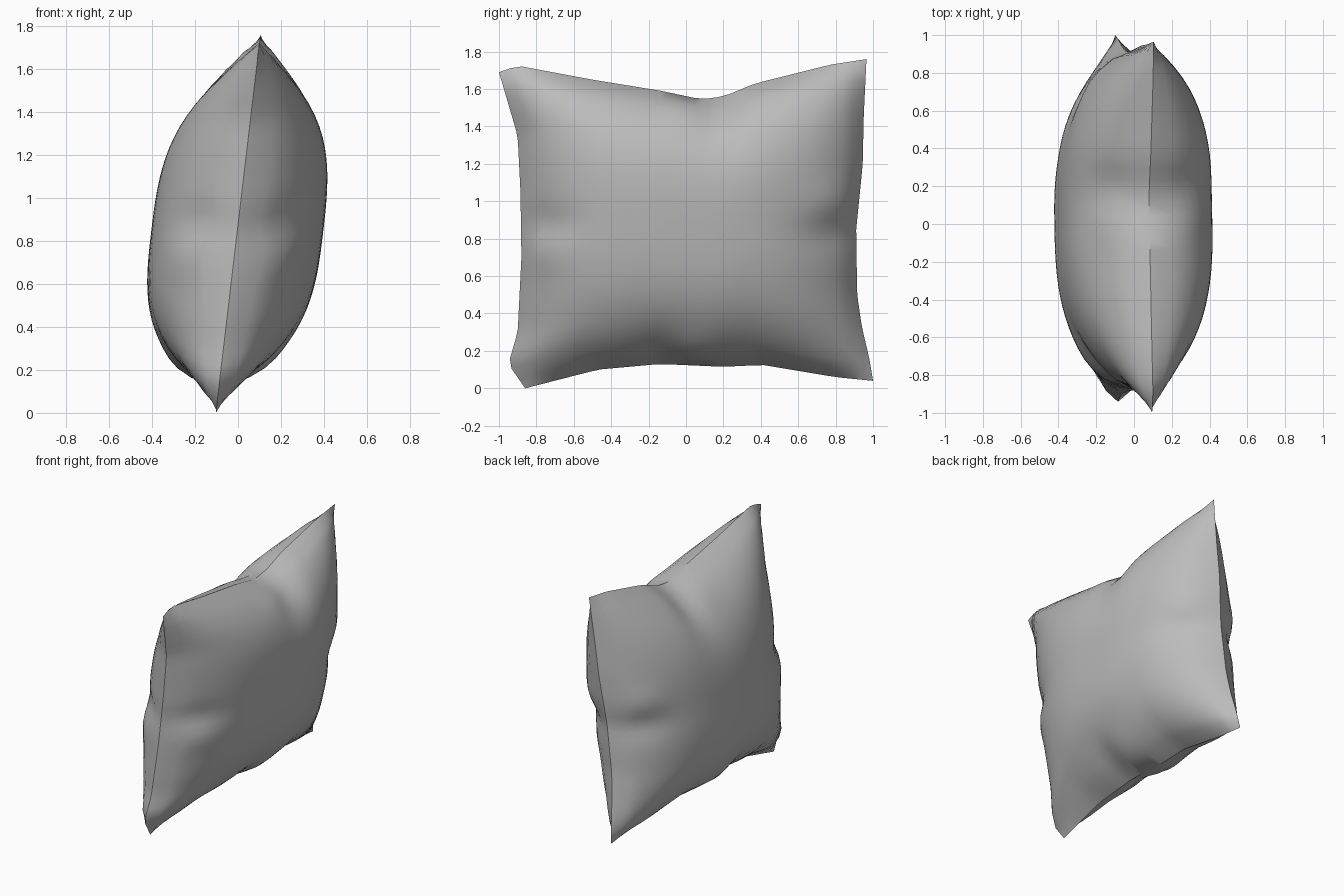
import bpy, bmesh
from math import exp

cube = bpy.data.objects.get("Cube")
if cube:
    bpy.data.objects.remove(cube)

N = 32            # cells along each side of the cushion
PUFF = 0.4        # half thickness at the middle

# Seam outline, four edges as (y, z) points
BOTTOM = [(-.86, 0), (-.47, .10), (-.14, .13), (.2, .115), (.41, .125), (.8, .06), (1, .04)]
TOP = [(-1, 1.69), (-.9, 1.725), (-.5, 1.65), (-.13, 1.59), (.08, 1.545), (.2, 1.56),
       (.37, 1.63), (.77, 1.73), (.965, 1.76)]
FRONT = [(-.86, 0), (-.95, .13), (-.9, .3), (-.88, .7), (-.885, 1.05), (-.9, 1.35), (-1, 1.69)]
BACK = [(1, .04), (.98, .16), (.94, .33), (.915, .5), (.91, .85), (.945, 1.2), (.95, 1.45), (.965, 1.76)]


def along(points, t, axis):
    """Point on an edge at fraction t of its run along the given axis."""
    a, b = points[0][axis], points[-1][axis]
    w = a + (b - a) * t
    for p, q in zip(points, points[1:]):
        if w <= q[axis] + 1e-9:
            f = (w - p[axis]) / (q[axis] - p[axis])
            return [p[k] + (q[k] - p[k]) * f for k in (0, 1)]
    return list(points[-1])


def blend(s, t):
    """Fill the outline smoothly between its four edges."""
    b, u = along(BOTTOM, s, 0), along(TOP, s, 0)
    l, r = along(FRONT, t, 1), along(BACK, t, 1)
    out = []
    for k in (0, 1):
        ruled = (1 - t) * b[k] + t * u[k] + (1 - s) * l[k] + s * r[k]
        corners = ((1 - s) * (1 - t) * BOTTOM[0][k] + s * (1 - t) * BOTTOM[-1][k]
                   + (1 - s) * t * TOP[0][k] + s * t * TOP[-1][k])
        out.append(ruled - corners)
    return out


def bell(x, width):
    return exp(-(x / width) ** 2)


def pinch(depth, reach, across, groove, bulge):
    """Fabric tuck: a groove with a soft bulge beside it, fading inward."""
    return bell(depth, reach) * (.2 * bell(across - bulge, .12) - .25 * bell(across - groove, .09))


def thickness(s, t, y, z):
    u, v = abs(2 * s - 1), abs(2 * t - 1)
    puff = PUFF * max(0, 1 - u ** 2.8) ** .7 * max(0, 1 - v ** 3) ** .7
    tucks = (pinch(y + .88, .2, z, .88, .73) + pinch(.92 - y, .2, z, .83, 1.0)
             + pinch(1.56 - z, .13, y, .18, .04) + pinch(z - .12, .13, y, -.13, .03))
    return puff * (1 + tucks)


# Cushion: two puffed panels sharing one seam, leaning slightly sideways
bm = bmesh.new()
for side in (1, -1):
    grid = []
    for i in range(N + 1):
        row = []
        for j in range(N + 1):
            s, t = i / N, j / N
            y, z = blend(s, t)
            lean = .118 * (z - .875)
            row.append(bm.verts.new((lean + side * thickness(s, t, y, z), y, z)))
        grid.append(row)
    for i in range(N):
        for j in range(N):
            quad = [grid[i][j], grid[i + 1][j], grid[i + 1][j + 1], grid[i][j + 1]]
            bm.faces.new(quad if side > 0 else quad[::-1])
bmesh.ops.remove_doubles(bm, verts=bm.verts, dist=.0005)
bmesh.ops.recalc_face_normals(bm, faces=bm.faces)

mesh = bpy.data.meshes.new("cushion")
bm.to_mesh(mesh)
bm.free()
cushion = bpy.data.objects.new("cushion", mesh)
bpy.context.collection.objects.link(cushion)

# Plain grey cloth
cloth = bpy.data.materials.new("grey_cloth")
cloth.use_nodes = True
grey = (.5, .5, .5, 1)
cloth.diffuse_color = grey
cloth.node_tree.nodes["Principled BSDF"].inputs["Base Color"].default_value = grey
mesh.materials.append(cloth)

bpy.ops.object.select_all(action='DESELECT')
cushion.select_set(True)
bpy.context.view_layer.objects.active = cushion
bpy.ops.object.shade_smooth_by_angle(angle=.65)
